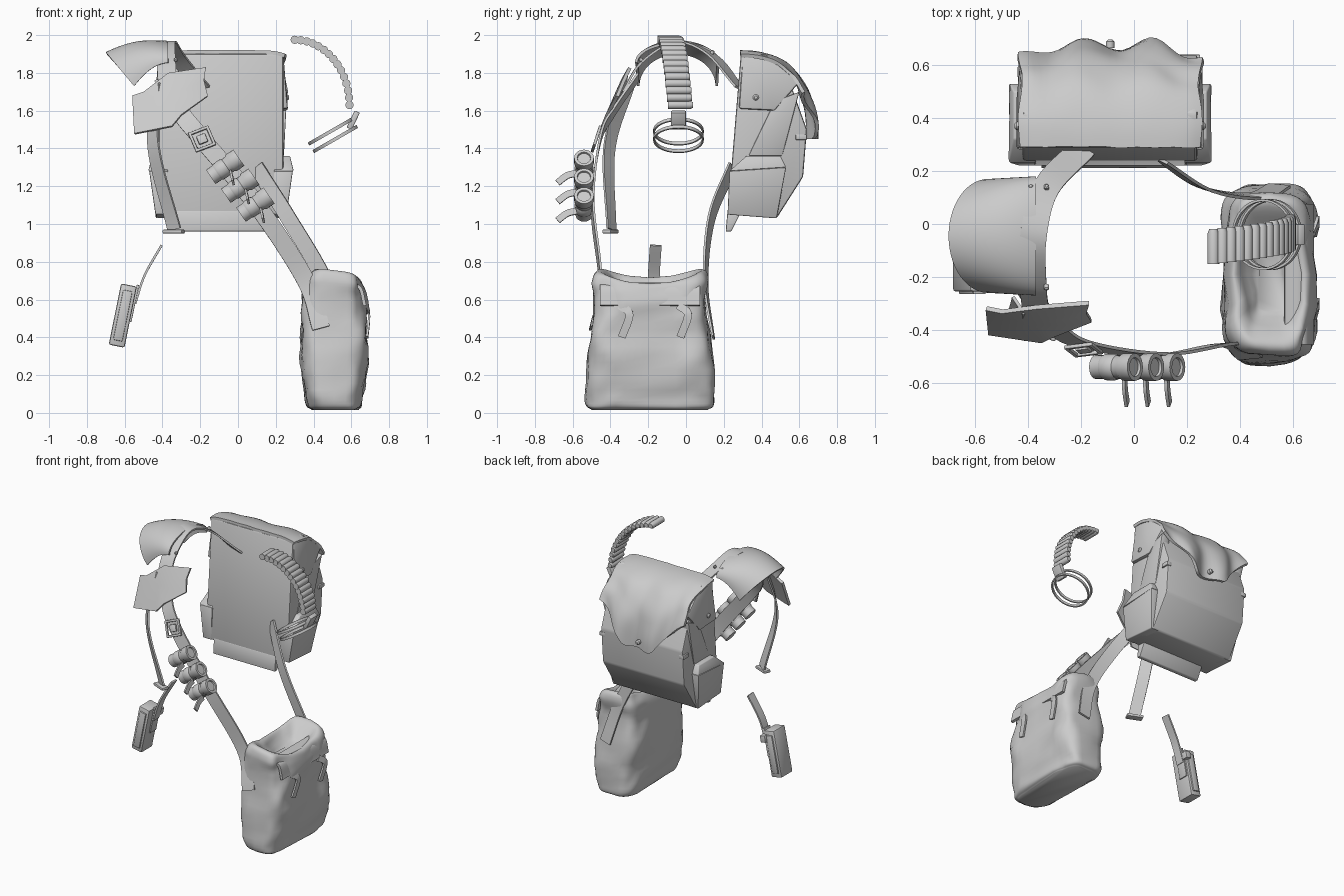
import bpy, bmesh, math
from math import sin, cos, pi, tau, radians
from mathutils import Vector, Matrix, noise

default_cube = bpy.data.objects.get("Cube")
if default_cube:
    bpy.data.objects.remove(default_cube)

SHADE = 0.6
grey = bpy.data.materials.new("plain grey")
grey.use_nodes = True
grey.diffuse_color = (SHADE, SHADE, SHADE, 1)
grey.node_tree.nodes["Principled BSDF"].inputs["Base Color"].default_value = grey.diffuse_color


def build(name, verts, faces, thickness=0, bevel=0, sharp_angle=40):
    """Make a mesh object, optionally thickened or with softened edges."""
    mesh = bpy.data.meshes.new(name)
    mesh.from_pydata([tuple(v) for v in verts], [], faces)
    bm = bmesh.new()
    bm.from_mesh(mesh)
    bmesh.ops.recalc_face_normals(bm, faces=bm.faces)
    if thickness:
        bmesh.ops.solidify(bm, geom=bm.faces[:], thickness=thickness)
        bmesh.ops.recalc_face_normals(bm, faces=bm.faces)
    if bevel:
        bmesh.ops.bevel(bm, geom=bm.edges[:], offset=bevel, segments=2, affect='EDGES',
                        profile=0.5, clamp_overlap=True)
    bm.to_mesh(mesh)
    bm.free()
    mesh.materials.append(grey)
    obj = bpy.data.objects.new(name, mesh)
    bpy.context.collection.objects.link(obj)
    bpy.ops.object.select_all(action='DESELECT')
    obj.select_set(True)
    bpy.context.view_layer.objects.active = obj
    bpy.ops.object.shade_smooth_by_angle(angle=radians(sharp_angle))
    return obj


def smooth_path(points, steps):
    """Sample a smooth curve that passes through all points."""
    knots = [Vector(p) for p in points]
    knots = [2 * knots[0] - knots[1]] + knots + [2 * knots[-1] - knots[-2]]
    samples = []
    for step in range(steps + 1):
        along = step / steps * (len(points) - 1)
        i = min(int(along), len(points) - 2)
        t = along - i
        a, b, c, d = knots[i:i + 4]
        samples.append(b + 0.5 * t * (c - a + t * (2 * a - 5 * b + 4 * c - d + t * (3 * b - a - 3 * c + d))))
    return samples


def grid_faces(rows, cols, wrap=False):
    return [(r * cols + c, r * cols + (c + 1) % cols, (r + 1) * cols + (c + 1) % cols, (r + 1) * cols + c)
            for r in range(rows - 1) for c in range(cols if wrap else cols - 1)]


def strap(name, points, width, facing, end_facing=None, thickness=0.012, steps=24):
    """Flat band along a path; its broad side turns from facing to end_facing."""
    path = smooth_path(points, steps)
    start, end = Vector(facing), Vector(end_facing or facing)
    verts = []
    for i, point in enumerate(path):
        tangent = path[min(i + 1, steps)] - path[max(i - 1, 0)]
        half = tangent.cross(start.lerp(end, i / steps)).normalized() * width / 2
        verts += [point - half, point + half]
    return build(name, verts, grid_faces(len(path), 2), thickness)


def slab(name, outline, near, far, bevel=0.006):
    """Extrude a (y, z) outline along x from near to far; far may be a rule of (y, z)."""
    count = len(outline)
    reach = far if callable(far) else lambda y, z: far
    verts = [(near, y, z) for y, z in outline] + [(reach(y, z), y, z) for y, z in outline]
    faces = [tuple(range(count)), tuple(range(count, 2 * count))]
    faces += [(i, (i + 1) % count, count + (i + 1) % count, count + i) for i in range(count)]
    return build(name, verts, faces, bevel=bevel)


def box(name, size, location, rotation=(0, 0, 0), bevel=0.005):
    x, y, z = (side / 2 for side in size)
    obj = slab(name, [(-y, -z), (y, -z), (y, z), (-y, z)], -x, x, bevel)
    obj.location, obj.rotation_euler = location, rotation
    return obj


def lathe(name, profile, location, axis, segments=20, capped=True):
    """Spin (radius, height) points about an axis through location."""
    turn = Vector((0, 0, 1)).rotation_difference(Vector(axis))
    angles = [tau * i / segments for i in range(segments)]
    verts = [Vector(location) + turn @ Vector((radius * cos(a), radius * sin(a), height))
             for radius, height in profile for a in angles]
    faces = grid_faces(len(profile), segments, wrap=True)
    if capped:
        faces += [tuple(range(segments)), tuple(range(len(verts) - segments, len(verts)))]
    return build(name, verts, faces)


def stud(name, location, axis, radius=0.016):
    lathe(name, [(radius, -radius), (radius, radius / 2), (radius / 2, radius)], location, axis, segments=12)


# Backpack body with its bottom lip
PACK_X, PACK_HALF = -0.09, 0.33
slab("pack_body", [(0.22, 1.05), (0.29, 1.9), (0.42, 1.9), (0.55, 1.75), (0.64, 1.5), (0.62, 1.25), (0.48, 1.03)],
     PACK_X - PACK_HALF, PACK_X + PACK_HALF, bevel=0.012)
slab("pack_bottom_lip", [(0.21, 0.96), (0.24, 0.96), (0.29, 1.06), (0.22, 1.07)], PACK_X - 0.26, PACK_X + 0.24)

# Pouch, raised wing, clip and draped flap corner on both sides of the pack
for sign, side in ((1, "left"), (-1, "right")):
    inner = PACK_X + sign * 0.28

    def outward(distance):
        return PACK_X + sign * distance

    slab(side + "_pouch", [(0.22, 1.05), (0.48, 1.03), (0.53, 1.3), (0.23, 1.28)], inner,
         lambda y, z: outward(0.34 + (z - 1) / 7))
    slab(side + "_pouch_lid", [(0.23, 1.28), (0.53, 1.3), (0.5, 1.36), (0.32, 1.36)], inner,
         lambda y, z: outward(0.38 + (1.3 - z) / 4))
    slab(side + "_wing", [(0.33, 1.36), (0.51, 1.36), (0.6, 1.7), (0.47, 1.65)], inner,
         lambda y, z: outward(PACK_HALF + (z - 1.3) / 20))
    box(side + "_clip", (0.04, 0.06, 0.03), (outward(PACK_HALF - 0.01), 0.61, 1.46))
    slab(side + "_flap_corner", [(0.28, 1.61), (0.3, 1.9), (0.42, 1.9), (0.6, 1.75), (0.47, 1.6)], inner,
         lambda y, z: outward(PACK_HALF + (1.9 - z) / 12), bevel=0.012)
    stud(side + "_flap_stud", (outward(0.345), 0.37, 1.67), (sign, 0, 0))

# Soft flap over the pack top, hanging to a point at the back
COLUMNS, ROWS = 29, 25
verts = []
for column in range(COLUMNS):
    across = 2 * column / (COLUMNS - 1) - 1
    reach = 0.65 + 0.35 * min(1, 1.5 - 1.5 * abs(across))
    for row in range(ROWS):
        down = row / (ROWS - 1)
        angle = reach * down * pi / 2
        fold = 0.02 * down * cos(8.5 * across + 2.5) + 0.012 * noise.noise((3 * across, 4 * down, 1))
        verts.append((PACK_X + across * (PACK_HALF + 0.01 + 0.008 * sin(8 * down)),
                      0.29 + 0.39 * sin(angle) ** 0.85 + fold,
                      1.45 + 0.47 * cos(angle) ** 0.85 - 0.02 * across ** 8))
build("pack_flap", verts, grid_faces(COLUMNS, ROWS), thickness=0.02, sharp_angle=60)
stud("flap_back_stud", (PACK_X, 0.68, 1.5), (0, 1, 0))

# Straps
strap("front_strap", [(-0.4, -0.26, 1.78), (-0.31, -0.385, 1.6), (-0.19, -0.46, 1.45), (0.1, -0.5, 1.1),
                      (0.36, -0.46, 0.7), (0.44, -0.51, 0.45)], 0.095, (-0.2, -1, 0.4), (0.1, -1, 0), steps=40)
strap("back_strap", [(0.1, 0.25, 1.3), (0.27, 0.14, 1.03), (0.46, 0.11, 0.7), (0.55, 0.15, 0.4)],
      0.085, (0.4, 0.8, 0), (0.1, 1, 0))
strap("shoulder_strap", [(-0.19, 0.29, 1.72), (-0.33, 0.14, 1.9), (-0.38, -0.05, 1.97), (-0.38, -0.24, 1.86),
                         (-0.37, -0.34, 1.7)], 0.1, (0, 0.5, 1), (0, -1, 0.6))
strap("side_strap", [(-0.44, -0.31, 1.74), (-0.45, -0.41, 1.4), (-0.34, -0.4, 0.97)],
      0.08, (-0.9, -0.6, 0), (-0.6, -0.9, 0))
box("side_strap_end", (0.11, 0.05, 0.02), (-0.34, -0.4, 0.96), (0, 0, -0.4))

# Strap buckle: frame bars around a tongue plate
buckle_centre = Vector((-0.19, -0.475, 1.45))
turn = Matrix.Rotation(radians(-18), 3, 'X') @ Matrix.Rotation(radians(-22), 3, 'Y')
HALF, BAR = 0.05, 0.016


def buckle_part(name, x, z, width, height):
    box(name, (width, BAR, height), buckle_centre + turn @ Vector((x, 0, z)), turn.to_euler())


for sign, side in ((1, "first"), (-1, "second")):
    buckle_part(side + "_buckle_post", sign * HALF, 0, BAR, 2 * HALF)
    buckle_part(side + "_buckle_bar", 0, sign * HALF, 2 * HALF + BAR, BAR)
buckle_part("buckle_tongue", 0, 0, HALF, HALF)

# Lidded canisters along the strap, each with a loop and a curled pull tab
axis = Vector((0.8, 0, 0.55)).normalized()
for place in range(3):
    centre = Vector((-0.07, -0.54, 1.3)) + place * Vector((0.08, 0, -0.1))
    lathe("canister", [(0.045, -0.09), (0.045, 0.03), (0.052, 0.04), (0.052, 0.09), (0.036, 0.09), (0.034, 0.08)],
          centre, axis)
    lathe("canister_loop", [(0.045, -0.05), (0.05, -0.04), (0.05, 0), (0.045, 0.01)], centre, axis)
    curl = [centre + Vector((0.04 + reach ** 2, -0.04 - reach, -0.03 - 5 * reach ** 2)) for reach in (0, 0.05, 0.1)]
    strap("pull_tab", curl, 0.035, (1, 0, 0.3), steps=8)

# Chest plate: angular rim around a smaller copy, tilted back and bowed by rule
rim = [(-0.56, 1.68), (-0.5, 1.7), (-0.37, 1.8), (-0.17, 1.83), (-0.18, 1.76), (-0.16, 1.68), (-0.3, 1.58),
       (-0.35, 1.52), (-0.55, 1.48)]
centre_x, centre_z = -0.37, 1.67
RINGS = 5
verts = []
for ring in range(1, RINGS + 1):
    for rim_x, rim_z in rim:
        x = centre_x + (rim_x - centre_x) * ring / RINGS
        z = centre_z + (rim_z - centre_z) * ring / RINGS
        verts.append((x, 0.45 * (z - 2.52) + 0.7 * (x + 0.35) ** 2 - 0.1 * (x + 0.35), z))
build("chest_plate", verts, grid_faces(RINGS, len(rim), wrap=True) + [tuple(range(len(rim)))], thickness=0.018)

# Shoulder guard: arched shell, rounded and dipping at the outer edge
verts = []
for column in range(COLUMNS):
    angle = (column / (COLUMNS - 1) - 0.5) * pi
    drop = 1 - cos(angle)
    outer = 0.15 * drop - 0.7
    for row in range(ROWS):
        inward = row / (ROWS - 1)
        verts.append((outer + (-0.37 - outer) * inward,
                      (0.215 + 0.01 * inward) * sin(angle) - 0.045,
                      1.965 - 0.055 * (1 - inward) ** 2 + 0.015 * sin(inward * pi) - (0.18 - 0.07 * inward) * drop))
build("shoulder_guard", verts, grid_faces(COLUMNS, ROWS), thickness=0.014, sharp_angle=60)
for x in (-0.39, -0.33):
    stud("back_guard_rivet", (x, 0.14, 1.91), (0, 0.5, 1), radius=0.01)
    stud("front_guard_rivet", (x, -0.24, 1.87), (0, -1, 0.5), radius=0.01)

# Cartridge row on a curved backing
COUNT = 14
row_path = []
for i in range(COUNT + 1):
    angle = i / COUNT * pi / 2
    row_path.append(Vector((0.3 + 0.29 * sin(angle), 0.035 * angle - 0.085, 1.63 + 0.345 * cos(angle))))
for point in row_path:
    lathe("cartridge", [(0.022, -0.066), (0.022, 0.05), (0.016, 0.066)], point, (0, 1, 0), segments=12)
strap("cartridge_backing", row_path, 0.11, (-0.5, 0, -1), (-1, 0, -0.2))

# Holder block and two arm rings below the cartridges
box("ring_holder", (0.03, 0.08, 0.1), (0.61, -0.04, 1.55), (0, 0.45, 0))
RING, BAND = 0.125, 0.009
section = [(RING, -BAND), (RING + BAND, -BAND), (RING + BAND, BAND), (RING, BAND), (RING, -BAND)]
for name, x, z in (("upper", 0.49, 1.49), ("lower", 0.515, 1.45)):
    lathe(name + "_arm_ring", section, (x, -0.04, z), (-0.5, 0, 0.87), segments=40, capped=False)

# Soft sack: stacked rounded rectangles (x scale, height, y scale) folding inward at a slumped mouth
AROUND, LEVELS = 48, 41
verts = []
for scale_x, height, scale_y in smooth_path([(0.65, 0.015, 0.9), (0.85, 0.06, 1), (1, 0.28, 0.98), (0.95, 0.56, 0.87),
                                             (0.9, 0.68, 0.9), (0.7, 0.72, 0.75), (0.3, 0.62, 0.4)], LEVELS - 1):
    for k in range(AROUND):
        along_x, along_y = (math.copysign(abs(f) ** 0.45, f) for f in (cos(tau * k / AROUND), sin(tau * k / AROUND)))
        slump = max(0, height - 0.45) / 5
        point = Vector((0.51 + 0.175 * scale_x * along_x, -0.19 + 0.34 * scale_y * along_y,
                        height + slump * (along_y ** 2 - 0.4 - 0.3 * along_x)))
        wrinkle = 0.025 * noise.noise(point * 6) + 0.012 * noise.noise(point * 14)
        verts.append(point + wrinkle * Vector((along_x, along_y / 2, 0)))
ends = [tuple(range(AROUND)), tuple(range(AROUND * (LEVELS - 1), AROUND * LEVELS))]
build("sack", verts, grid_faces(LEVELS, AROUND, wrap=True) + ends, sharp_angle=70)

# Sack cover folded over the outer side, with two curled tabs
strap("sack_cover", [(0.57, -0.19, 0.69), (0.65, -0.19, 0.67), (0.68, -0.19, 0.57)], 0.53, (0, 0, 1), (1, 0, 0),
      thickness=0.018)
for y in (-0.33, -0.02):
    strap("sack_tab", [(0.68, y - 0.02, 0.57), (0.7, y + 0.03, 0.52), (0.69, y - 0.01, 0.4)], 0.042, (1, 0, 0))

# Hanging sheath with back plate, catch and hanger strap
slant = (0, 0.2, 0)
box("sheath", (0.085, 0.13, 0.33), (-0.61, -0.19, 0.515), slant, bevel=0.01)
box("sheath_panel", (0.05, 0.15, 0.27), (-0.61, -0.19, 0.515), slant)
box("sheath_back_plate", (0.012, 0.07, 0.2), (-0.55, -0.17, 0.58), slant, bevel=0.003)
box("sheath_catch", (0.04, 0.05, 0.05), (-0.55, -0.12, 0.62), slant)
strap("sheath_hanger", [(-0.55, -0.17, 0.58), (-0.5, -0.17, 0.73), (-0.41, -0.16, 0.89)], 0.062, (1, 0, -0.4))
